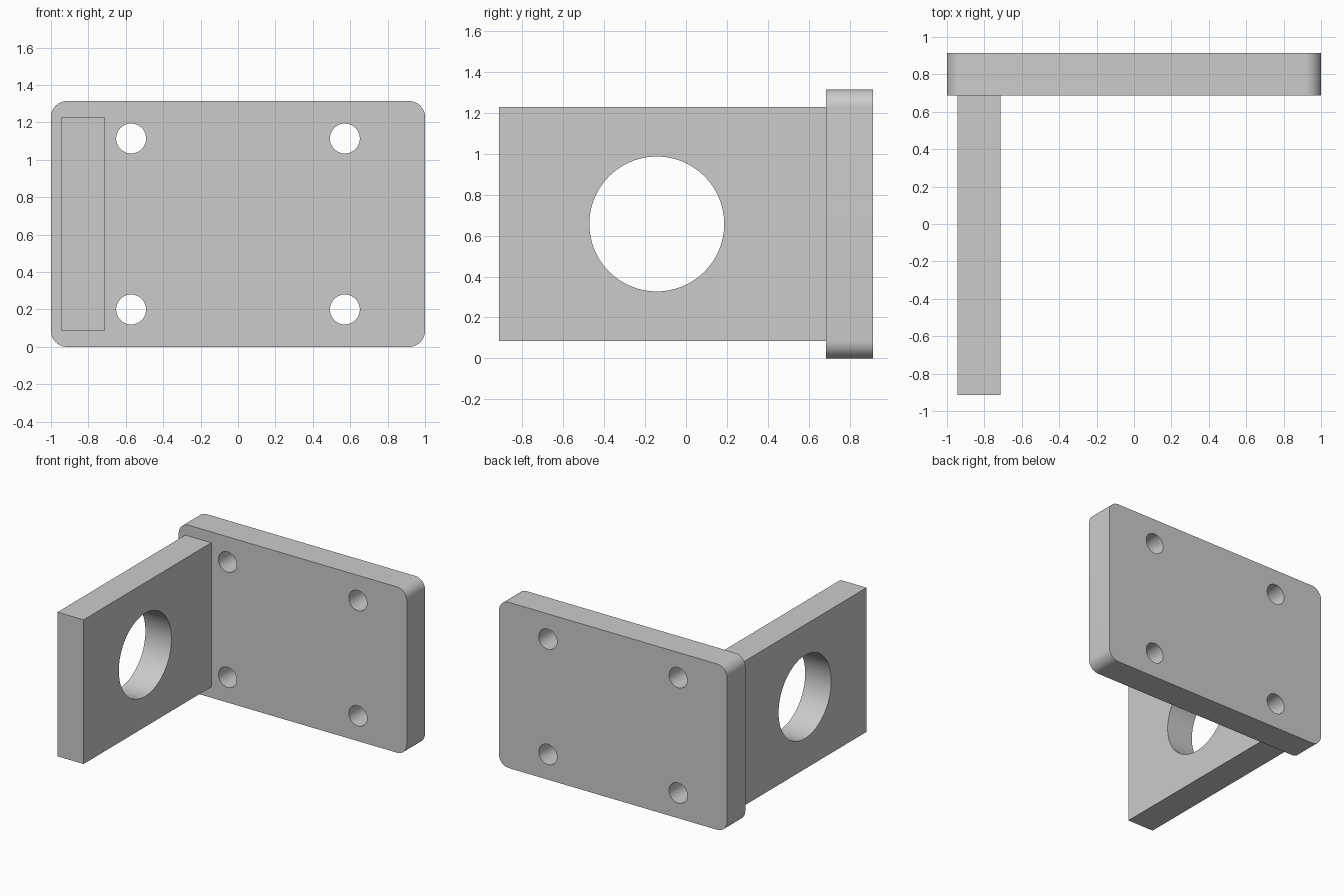
import bpy, bmesh, math
from mathutils import Matrix, Vector

if "Cube" in bpy.data.objects:
    bpy.data.objects.remove(bpy.data.objects["Cube"])

U = 2 / 35  # design unit: the plate is 35 units wide


def box(name, lo, hi):
    bm = bmesh.new()
    lo, hi = Vector(lo) * U, Vector(hi) * U
    size = hi - lo
    bmesh.ops.create_cube(bm, size=1, matrix=Matrix.Translation((lo + hi) / 2) @ Matrix.Diagonal((*size, 1)))
    return name, bm


def finish(name, bm):
    me = bpy.data.meshes.new(name)
    bm.to_mesh(me)
    bm.free()
    ob = bpy.data.objects.new(name, me)
    bpy.context.collection.objects.link(ob)
    return ob


def drill(ob, centre, radius, axis, segments):
    """Cut a round hole through ob along the given axis."""
    rot = Matrix.Rotation(math.pi / 2, 4, 'Y' if axis == 'X' else 'X')
    bm = bmesh.new()
    bmesh.ops.create_cone(bm, cap_ends=True, segments=segments, radius1=radius * U,
                          radius2=radius * U, depth=8 * U,
                          matrix=Matrix.Translation(Vector(centre) * U) @ rot)
    cutter = finish("hole_cutter", bm)
    cutter.hide_render = True
    mod = ob.modifiers.new("hole", 'BOOLEAN')
    mod.operation, mod.solver, mod.object = 'DIFFERENCE', 'EXACT', cutter
    bpy.context.view_layer.objects.active = ob
    bpy.ops.object.modifier_apply(modifier=mod.name)
    bpy.data.objects.remove(cutter)


def smooth(ob):
    bpy.ops.object.select_all(action='DESELECT')
    ob.select_set(True)
    bpy.context.view_layer.objects.active = ob
    bpy.ops.object.shade_smooth_by_angle(angle=math.radians(30))


# Mounting plate with rounded corners
name, bm = box("mounting_plate", (-17.5, 12, 0), (17.5, 16, 23))
corners = [e for e in bm.edges if abs(e.verts[0].co.y - e.verts[1].co.y) > U]
bmesh.ops.bevel(bm, geom=corners, offset=1.5 * U, segments=12, profile=0.5, affect='EDGES')
plate = finish(name, bm)

# Four screw holes
for x in (-10, 10):
    for z in (3.5, 19.5):
        drill(plate, (x, 14, z), 1.4, 'Y', 48)
smooth(plate)

# Side arm with its large round opening
arm = finish(*box("side_arm", (-16.5, -16, 1.5), (-12.5, 12, 21.5)))
drill(arm, (-14.5, -2.5, 11.5), 5.77, 'X', 96)
smooth(arm)
